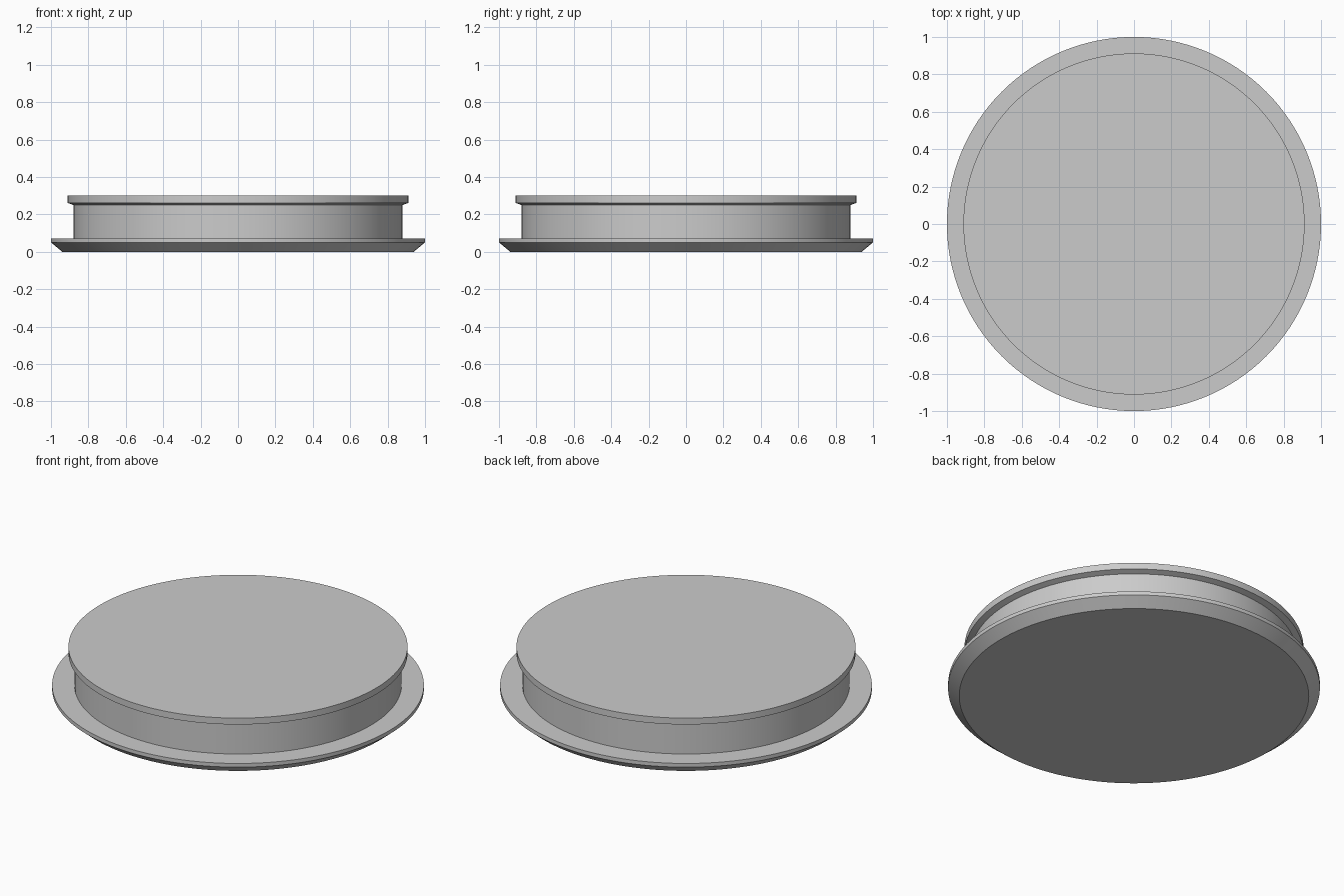
import bpy, bmesh, math

SEGMENTS = 128

cube = bpy.data.objects.get("Cube")
if cube:
    bpy.data.objects.remove(cube, do_unlink=True)

# Plain grey material
grey = bpy.data.materials.new("plain_grey")
grey.use_nodes = True
colour = (0.6, 0.6, 0.6, 1)
grey.diffuse_color = colour
grey.node_tree.nodes["Principled BSDF"].inputs["Base Color"].default_value = colour

# Radius and height: chamfered flange, recessed neck, overhanging lip
profile = [(0.94, 0), (1.0, 0.05), (1.0, 0.072), (0.88, 0.072),
           (0.88, 0.25), (0.912, 0.262), (0.912, 0.30)]


def lathe(name, points, material):
    """Turn an outline about z and close both ends with flat discs."""
    bm = bmesh.new()
    rings = []
    for radius, z in points:
        angles = [math.tau * i / SEGMENTS for i in range(SEGMENTS)]
        rings.append([bm.verts.new((radius * math.cos(a), radius * math.sin(a), z))
                      for a in angles])
    for low, high in zip(rings, rings[1:]):
        for i in range(SEGMENTS):
            j = (i + 1) % SEGMENTS
            bm.faces.new((low[i], low[j], high[j], high[i]))
    bm.faces.new(rings[0][::-1])
    bm.faces.new(rings[-1])
    mesh = bpy.data.meshes.new(name)
    bm.to_mesh(mesh)
    bm.free()
    mesh.materials.append(material)
    obj = bpy.data.objects.new(name, mesh)
    bpy.context.collection.objects.link(obj)
    return obj


plug = lathe("flanged_round_plug", profile, grey)

# Smooth round walls with crisp rims
bpy.ops.object.select_all(action='DESELECT')
plug.select_set(True)
bpy.context.view_layer.objects.active = plug
bpy.ops.object.shade_smooth_by_angle(angle=math.radians(15))
